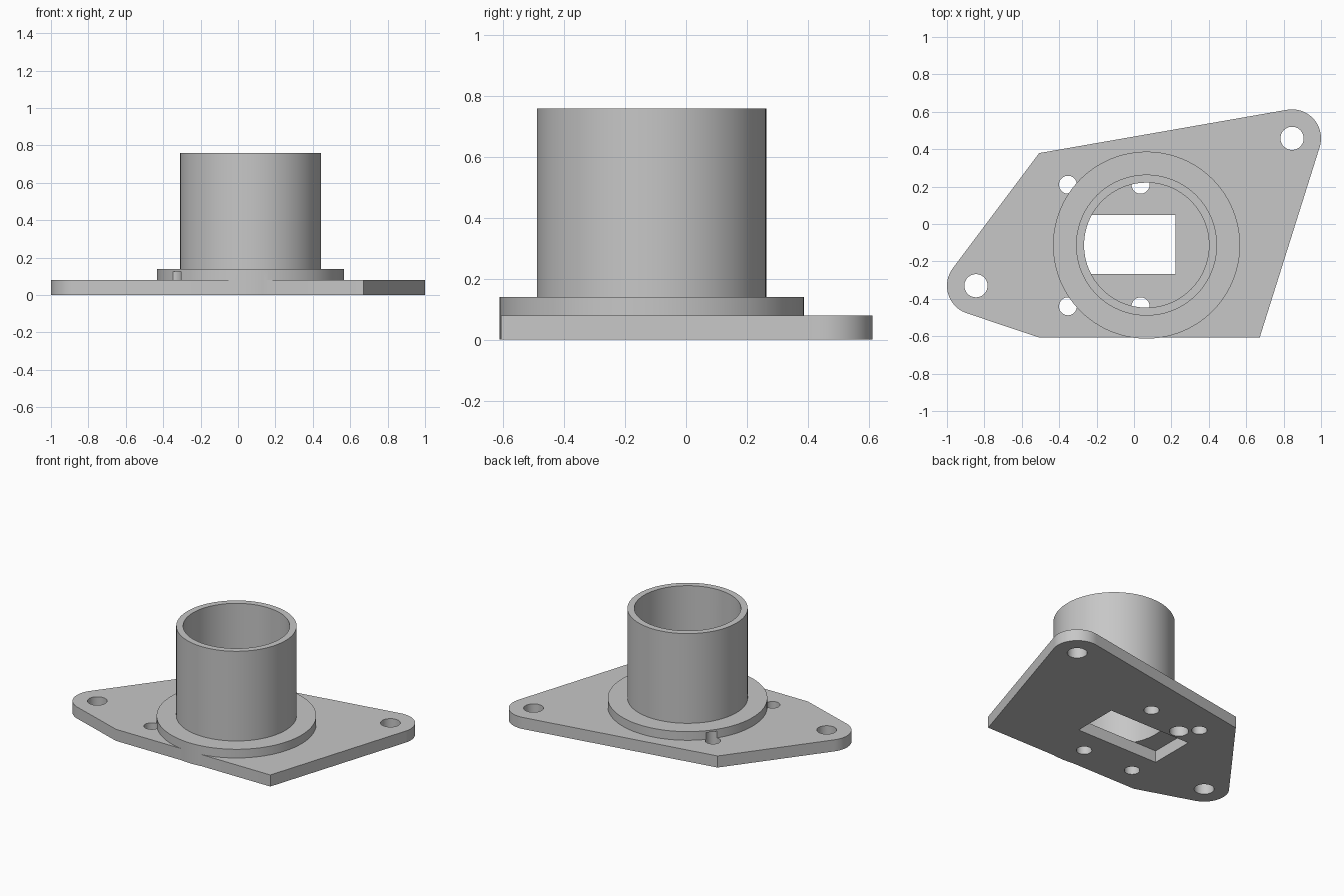
import bpy, bmesh, math
from mathutils import geometry

cube = bpy.data.objects.get("Cube")
if cube:
    bpy.data.objects.remove(cube, do_unlink=True)

grey = bpy.data.materials.new("plain_grey")
grey.use_nodes = True
colour = (0.57, 0.57, 0.57, 1)
grey.diffuse_color = colour
grey.node_tree.nodes["Principled BSDF"].inputs["Base Color"].default_value = colour

PLATE, STEP, TOP, POCKET = 0.08, 0.14, 0.76, 0.127
HUB = (0.067, -0.113)
EARS = [(0.845, 0.458), (-0.845, -0.33)]


def circle(centre, radius, count=64):
    return [(centre[0] + radius * math.cos(math.tau * i / count),
             centre[1] + radius * math.sin(math.tau * i / count)) for i in range(count)]


def prism(name, outline, low, high):
    """Extrude a counter-clockwise outline from low to high."""
    bm = bmesh.new()
    face = bm.faces.new([bm.verts.new((x, y, low)) for x, y in outline])
    top = bmesh.ops.extrude_face_region(bm, geom=[face])["geom"]
    bmesh.ops.translate(bm, vec=(0, 0, high - low),
                        verts=[v for v in top if isinstance(v, bmesh.types.BMVert)])
    bmesh.ops.recalc_face_normals(bm, faces=bm.faces)
    mesh = bpy.data.meshes.new(name)
    bm.to_mesh(mesh)
    bm.free()
    mesh.materials.append(grey)
    obj = bpy.data.objects.new(name, mesh)
    bpy.context.collection.objects.link(obj)
    return obj


def combine(target, tool, operation):
    """Apply a boolean and discard the tool."""
    mod = target.modifiers.new(operation, 'BOOLEAN')
    mod.operation, mod.solver, mod.object = operation, 'EXACT', tool
    bpy.context.view_layer.objects.active = target
    bpy.ops.object.modifier_apply(modifier=mod.name)
    bpy.data.objects.remove(tool, do_unlink=True)


# Base plate: hull of two rounded ears and three corners
points = [(-0.507, 0.379), (0.672, -0.607), (-0.507, -0.607)]
for ear in EARS:
    points += circle(ear, 0.155)
outline = [points[i] for i in geometry.convex_hull_2d(points)]
body = prism("flanged_tube_mount", outline, 0, PLATE)

# Round flange and tube
combine(body, prism("flange", circle(HUB, 0.5, 96), 0, STEP), 'UNION')
combine(body, prism("tube", circle(HUB, 0.377, 96), 0.04, TOP), 'UNION')

# Bore down to the plate
combine(body, prism("bore", circle(HUB, 0.334, 96), PLATE, 1), 'DIFFERENCE')

# Mounting holes in the ears
for ear in EARS:
    combine(body, prism("ear_hole", circle(ear, 0.062, 48), -0.1, 0.3), 'DIFFERENCE')

# Blind screw holes from below
for x in (-0.353, 0.035):
    for y in (0.21, -0.44):
        combine(body, prism("screw_hole", circle((x, y), 0.048, 40), -0.1, POCKET), 'DIFFERENCE')
combine(body, prism("cable_hole", circle((-0.264, 0.119), 0.06, 40), -0.1, POCKET), 'DIFFERENCE')

# Rectangular window, partly covered by the flange
window = [(-0.4, -0.268), (0.223, -0.268), (0.223, 0.047), (-0.4, 0.047)]
combine(body, prism("window", window, -0.1, PLATE + 0.001), 'DIFFERENCE')

bpy.ops.object.select_all(action='DESELECT')
body.select_set(True)
bpy.context.view_layer.objects.active = body
bpy.ops.object.shade_smooth_by_angle(angle=math.radians(30))
